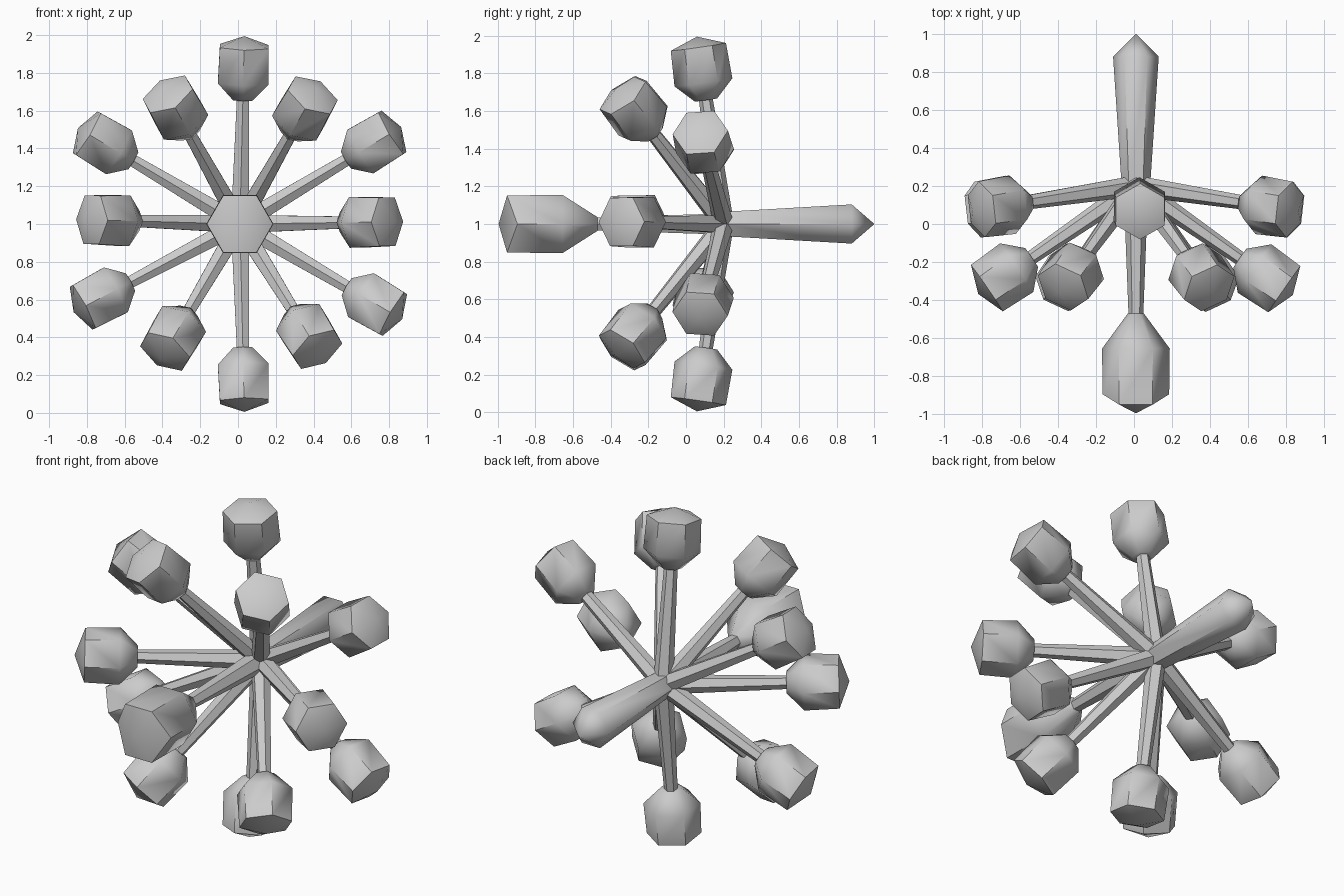
import bpy, bmesh, math
from mathutils import Vector

if "Cube" in bpy.data.objects:
    bpy.data.objects.remove(bpy.data.objects["Cube"])

HUB = Vector((0.01, 0.2, 1.0))
SIDES = 6

grey = bpy.data.materials.new("light_grey")
grey.diffuse_color = (0.6, 0.6, 0.6, 1)
grey.use_nodes = True
grey.node_tree.nodes["Principled BSDF"].inputs["Base Color"].default_value = grey.diffuse_color


def lathe(name, axis, profile, tip=None, skew=0.0):
    """Six-sided solid around an axis from the hub; profile = (distance, radius)."""
    axis = Vector(axis).normalized()
    ref = Vector((1, 0, 0)) if abs(axis.y) > 0.95 else Vector((0, 1, 0))
    u = (ref - axis * ref.dot(axis)).normalized()
    v = axis.cross(u)
    bm = bmesh.new()
    rings = []
    for i, (d, r) in enumerate(profile):
        ring = []
        for k in range(SIDES):
            a = 2 * math.pi * k / SIDES
            # the last ring can drop back on two opposite corners
            drop = skew if i == len(profile) - 1 and k % 3 == 0 else 0
            ring.append(bm.verts.new(HUB + axis * (d - drop)
                                     + (u * math.cos(a) + v * math.sin(a)) * r))
        rings.append(ring)
    for lo, hi in zip(rings, rings[1:]):
        for k in range(SIDES):
            n = (k + 1) % SIDES
            bm.faces.new((lo[k], lo[n], hi[n], hi[k]))
    bm.faces.new(rings[0][::-1])
    if tip is None:
        bm.faces.new(rings[-1])
    else:
        p = bm.verts.new(HUB + axis * tip)
        for k in range(SIDES):
            bm.faces.new((rings[-1][k], rings[-1][(k + 1) % SIDES], p))
    bmesh.ops.recalc_face_normals(bm, faces=bm.faces)
    me = bpy.data.meshes.new(name)
    bm.to_mesh(me)
    bm.free()
    me.materials.append(grey)
    ob = bpy.data.objects.new(name, me)
    bpy.context.collection.objects.link(ob)
    bpy.ops.object.select_all(action='DESELECT')
    ob.select_set(True)
    bpy.context.view_layer.objects.active = ob
    bpy.ops.object.shade_smooth_by_angle(angle=math.radians(58))
    return ob


# Outer ring of spokes (leaning slightly forward) and inner ring (leaning far forward)
centres = [
    (0.03, 0.08, 1.84), (0.03, 0.08, 0.16),
    (0.725, 0.09, 1.43), (-0.715, 0.09, 1.43),
    (0.725, 0.09, 0.58), (-0.725, 0.09, 0.61),
    (0.355, -0.28, 1.61), (-0.335, -0.28, 1.62),
    (0.375, -0.28, 0.41), (-0.345, -0.28, 0.395),
    (0.70, -0.28, 1.01), (-0.69, -0.28, 1.02),
]
for i, c in enumerate(centres):
    axis = Vector(c) - HUB
    lathe(f"spoke_{i + 1}", axis, [(0, 0.055), (0.7, 0.036)])
    lathe(f"bulb_{i + 1}", axis,
          [(0.665, 0.06), (0.76, 0.155), (0.95, 0.148)], tip=1.005)

# Large front bulb on its spoke
front = (0, -1, 0)
lathe("front_spoke", front, [(0, 0.065), (0.7, 0.038)])
lathe("front_bulb", front,
      [(0.67, 0.042), (0.855, 0.178), (1.15, 0.175)], tip=1.195, skew=0.055)

# Plain club pointing backwards
lathe("back_club", (0, 1, 0), [(0, 0.075), (0.68, 0.12)], tip=0.8)
